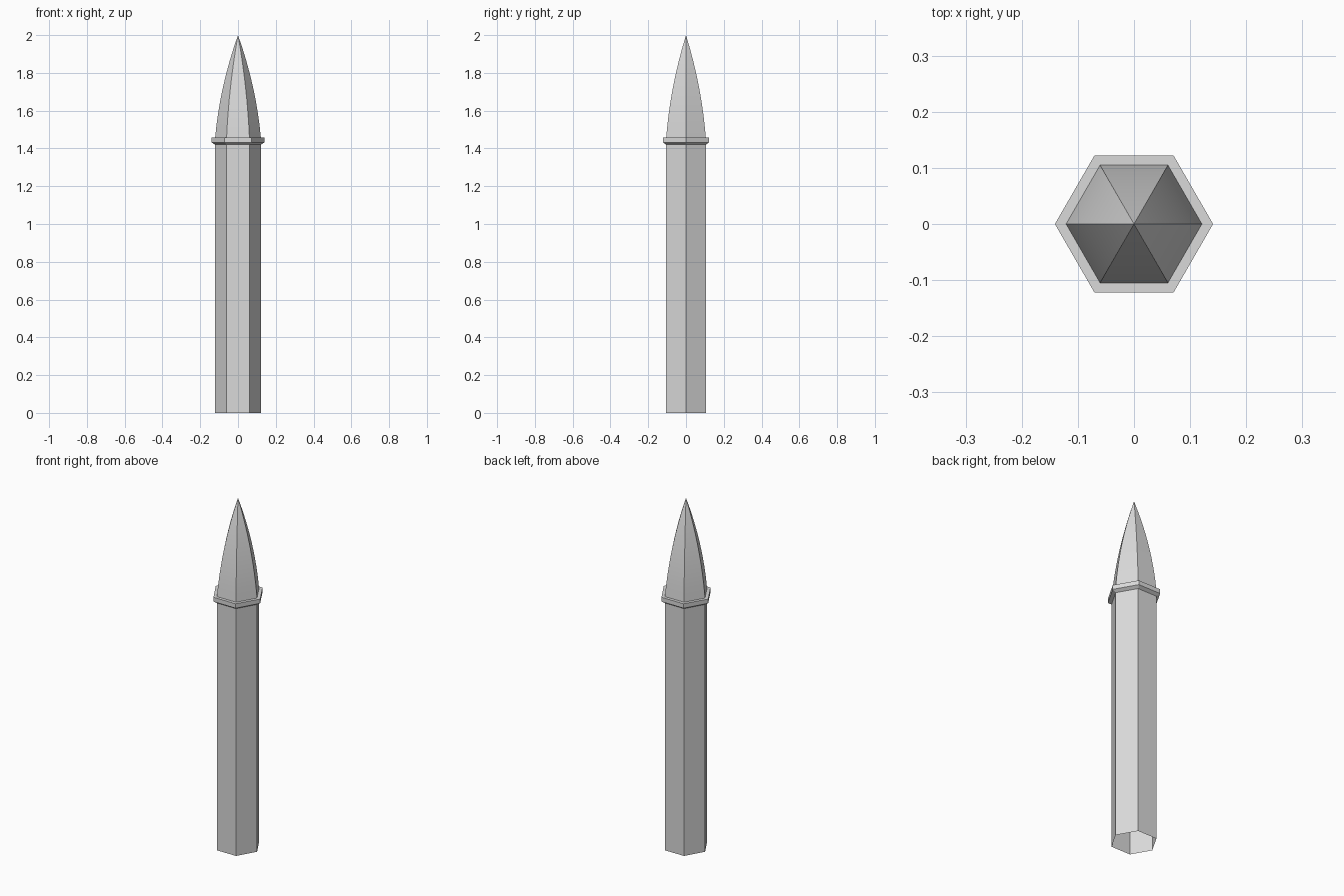
import bpy
import bmesh
import math

SIDES = 6
SHAFT_R, COLLAR_R = 0.121, 0.141
COLLAR_LOW, COLLAR_EDGE, COLLAR_TOP, TIP = 1.42, 1.432, 1.457, 2.0

default = bpy.data.objects.get("Cube")
if default:
    bpy.data.objects.remove(default, do_unlink=True)

stone = bpy.data.materials.new("light_grey_stone")
stone.use_nodes = True
stone.diffuse_color = (0.7, 0.7, 0.7, 1)
stone.node_tree.nodes["Principled BSDF"].inputs["Base Color"].default_value = stone.diffuse_color


def hex_solid(name, profile):
    """Stack six-sided rings along (radius, height); radius 0 makes a point."""
    bm = bmesh.new()
    rings = []
    for radius, z in profile:
        if radius == 0:
            rings.append([bm.verts.new((0, 0, z))] * SIDES)
            continue
        angles = [math.tau * i / SIDES for i in range(SIDES)]
        rings.append([bm.verts.new((radius * math.cos(a), radius * math.sin(a), z)) for a in angles])
    for low, high in zip(rings, rings[1:]):
        for i in range(SIDES):
            j = (i + 1) % SIDES
            corners = [low[i], low[j], high[j], high[i]]
            bm.faces.new(list(dict.fromkeys(corners)))
    mesh = bpy.data.meshes.new(name)
    bm.to_mesh(mesh)
    bm.free()
    mesh.materials.append(stone)
    obj = bpy.data.objects.new(name, mesh)
    bpy.context.collection.objects.link(obj)
    return obj


# Hollow shaft, open at the bottom
hex_solid("shaft", [(SHAFT_R, 0), (SHAFT_R, COLLAR_LOW)])

# Collar with a chamfered underside and flat top
hex_solid("collar", [(0, COLLAR_LOW), (SHAFT_R, COLLAR_LOW), (COLLAR_R, COLLAR_EDGE),
                     (COLLAR_R, COLLAR_TOP), (0, COLLAR_TOP)])

# Pointed spire with gently bowed panels
STEPS = 8
curve = []
for step in range(STEPS + 1):
    t = step / STEPS
    curve.append((SHAFT_R * (1 - t) * (1 + 0.6 * t), COLLAR_TOP + t * (TIP - COLLAR_TOP)))
spire = hex_solid("spire", curve)

# Smooth along each panel, sharp along the ridges
bpy.ops.object.select_all(action="DESELECT")
spire.select_set(True)
bpy.context.view_layer.objects.active = spire
bpy.ops.object.shade_smooth_by_angle(angle=math.radians(30))
